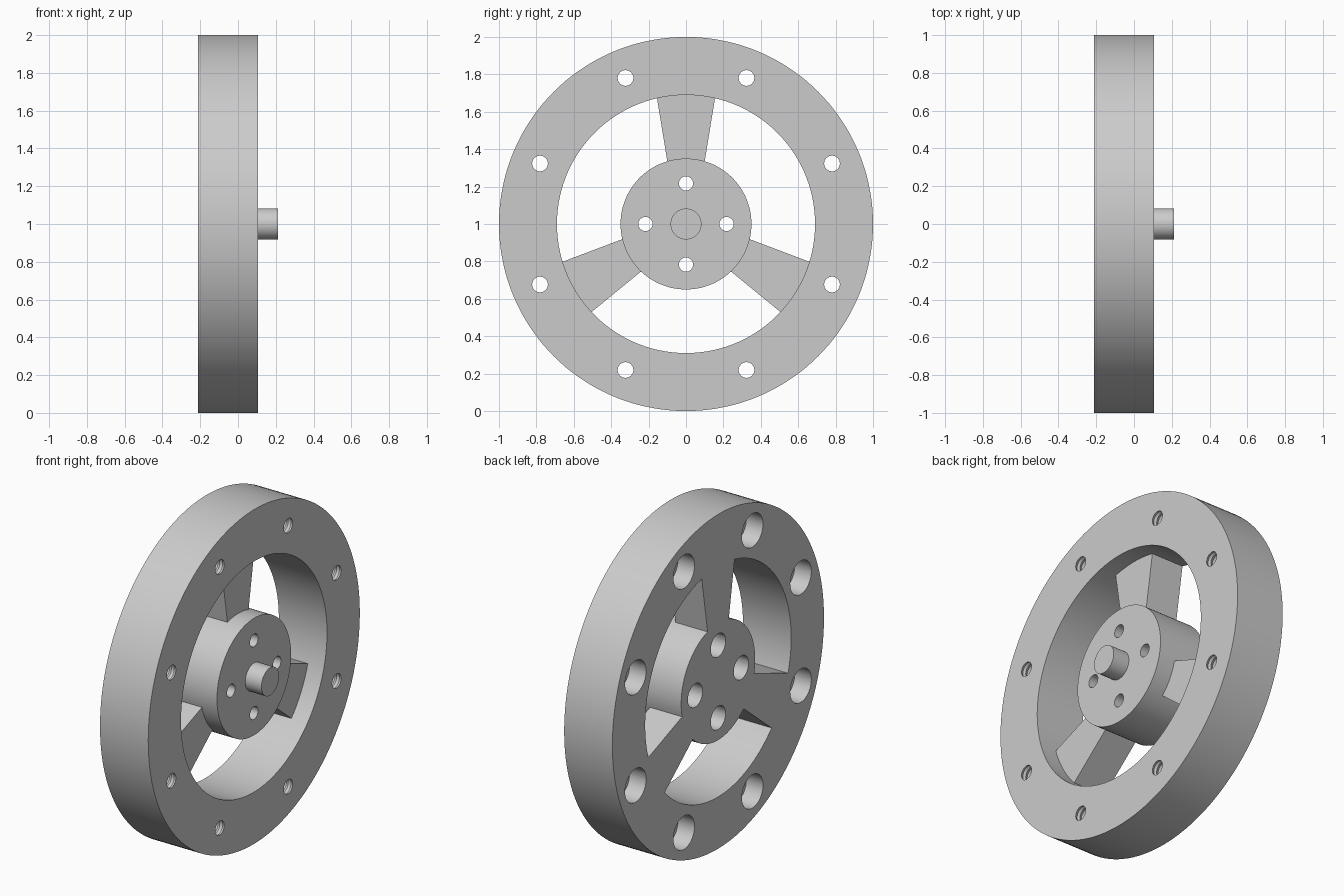
import bpy, bmesh, math

cube = bpy.data.objects.get("Cube")
if cube:
    bpy.data.objects.remove(cube, do_unlink=True)

BACK, FRONT, MID = -0.213, 0.106, 0.0
RIM_IN, HUB_R = 0.69, 0.35

grey = bpy.data.materials.new("plain_grey")
grey.use_nodes = True
colour = (0.6, 0.6, 0.6, 1)
grey.diffuse_color = colour
grey.node_tree.nodes["Principled BSDF"].inputs["Base Color"].default_value = colour


def finish(name, bm):
    bmesh.ops.remove_doubles(bm, verts=bm.verts, dist=1e-5)
    bmesh.ops.recalc_face_normals(bm, faces=bm.faces)
    mesh = bpy.data.meshes.new(name)
    bm.to_mesh(mesh)
    bm.free()
    mesh.materials.append(grey)
    obj = bpy.data.objects.new(name, mesh)
    bpy.context.collection.objects.link(obj)
    return obj


def lathe(bm, profile, sides, y=0, z=1, closed=False):
    """Turn an (x, radius) profile about an axis parallel to x."""
    rings = []
    for i in range(sides):
        a = math.tau * i / sides
        rings.append([bm.verts.new((x, y + r * math.cos(a), z + r * math.sin(a)))
                      for x, r in profile])
    count = len(profile) if closed else len(profile) - 1
    for i in range(sides):
        p, q = rings[i], rings[(i + 1) % sides]
        for j in range(count):
            k = (j + 1) % len(profile)
            bm.faces.new((p[j], p[k], q[k], q[j]))


def smooth(obj):
    bpy.ops.object.select_all(action='DESELECT')
    obj.select_set(True)
    bpy.context.view_layer.objects.active = obj
    bpy.ops.object.shade_smooth_by_angle(angle=math.radians(30))


def drill(obj, profile, radius, number, start):
    """Cut a ring of identical holes and discard the cutter."""
    bm = bmesh.new()
    for i in range(number):
        a = start + math.tau * i / number
        lathe(bm, profile, 32, radius * math.cos(a), 1 + radius * math.sin(a))
    cutter = finish("hole_cutter", bm)
    cutter.hide_render = True
    mod = obj.modifiers.new("holes", 'BOOLEAN')
    mod.operation, mod.solver, mod.object = 'DIFFERENCE', 'EXACT', cutter
    bpy.context.view_layer.objects.active = obj
    bpy.ops.object.modifier_apply(modifier=mod.name)
    bpy.data.objects.remove(cutter, do_unlink=True)


# Outer rim with counterbored, ridged bolt holes
bm = bmesh.new()
lathe(bm, [(BACK, RIM_IN), (BACK, 1), (FRONT, 1), (FRONT, RIM_IN)], 144, closed=True)
rim = finish("rim", bm)
step = BACK + 0.11
hole = [(BACK - 0.05, 0), (BACK - 0.05, 0.1), (step, 0.1), (step, 0.042)]
ridges = 7
pitch = (FRONT - step) / ridges
for i in range(ridges):
    hole += [(step + pitch * (i + 0.5), 0.048), (step + pitch * (i + 1), 0.042)]
hole += [(FRONT + 0.05, 0.042), (FRONT + 0.05, 0)]
drill(rim, hole, 0.845, 8, math.pi / 8)
smooth(rim)

# Hub with four counterbored holes
bm = bmesh.new()
lathe(bm, [(BACK, 0), (BACK, HUB_R), (FRONT, HUB_R), (FRONT, 0)], 144)
hub = finish("hub", bm)
step = BACK + 0.16
hole = [(BACK - 0.05, 0), (BACK - 0.05, 0.07), (step, 0.07), (step, 0.038),
        (FRONT + 0.05, 0.038), (FRONT + 0.05, 0)]
drill(hub, hole, 0.217, 4, 0)
smooth(hub)

# Centre pin
bm = bmesh.new()
lathe(bm, [(FRONT, 0), (FRONT, 0.083), (0.213, 0.083), (0.213, 0)], 48)
smooth(finish("centre_pin", bm))

# Three flared spokes, flush with the back and recessed at the front
for n, name in enumerate(("top_spoke", "right_spoke", "left_spoke")):
    middle = math.pi / 2 + math.tau * n / 3
    outline = []
    for radius, half, sign in ((HUB_R, math.asin(0.1 / HUB_R), 1),
                               (RIM_IN, math.asin(0.155 / RIM_IN), -1)):
        for i in range(13):
            a = middle + sign * half * (i / 6 - 1)
            outline.append((radius * math.cos(a), 1 + radius * math.sin(a)))
    bm = bmesh.new()
    face = bm.faces.new([bm.verts.new((BACK, y, z)) for y, z in outline])
    side = bmesh.ops.extrude_face_region(bm, geom=[face], use_keep_orig=True)
    for v in side["geom"]:
        if isinstance(v, bmesh.types.BMVert):
            v.co.x = MID
    smooth(finish(name, bm))
